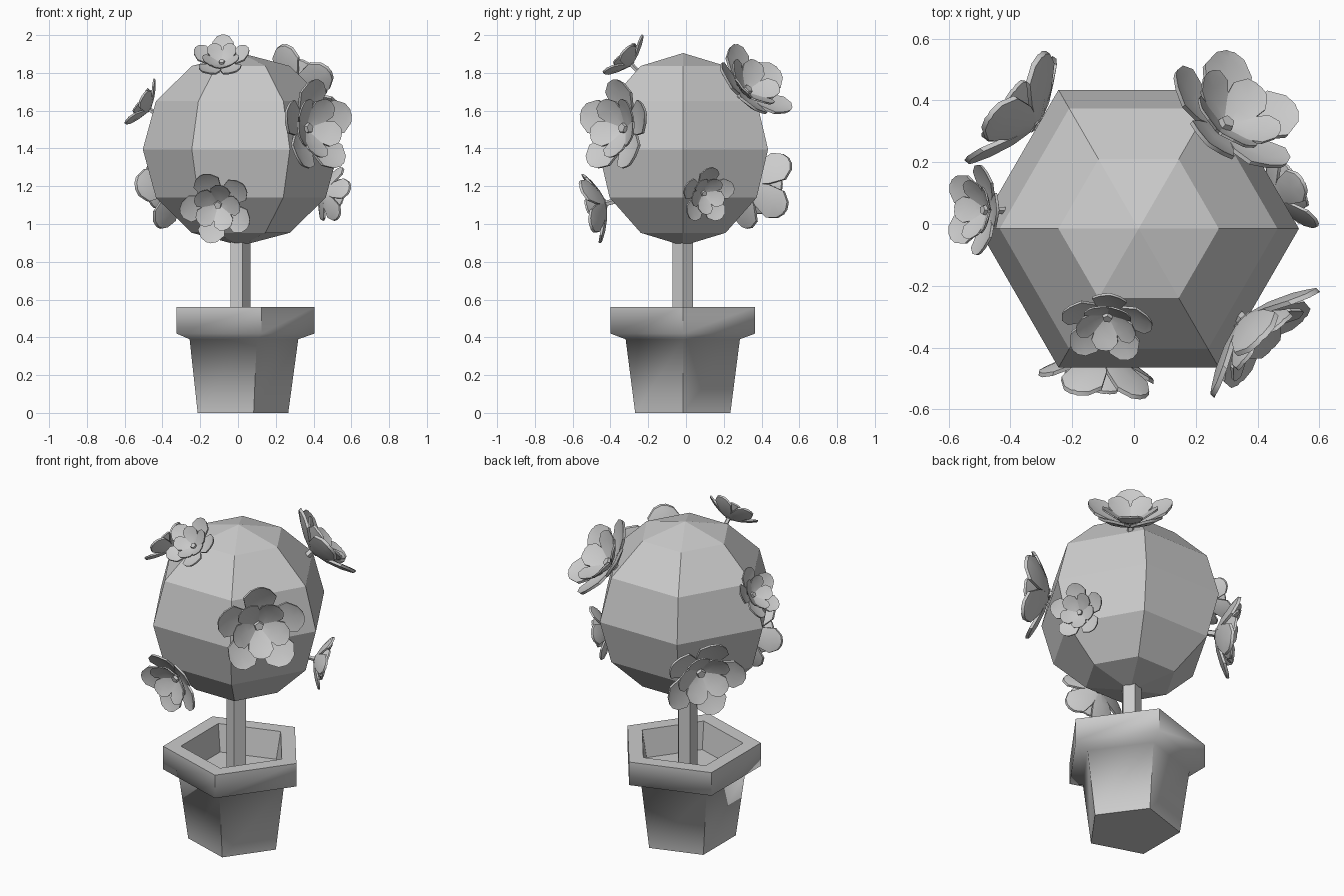
import bpy
import bmesh
import math
from mathutils import Matrix, Vector

default = bpy.data.objects.get("Cube")
if default:
    bpy.data.objects.remove(default, do_unlink=True)

# One plain colour for everything
grey = bpy.data.materials.new("plain_grey")
grey.use_nodes = True
grey.diffuse_color = (0.6, 0.6, 0.6, 1)
grey.node_tree.nodes["Principled BSDF"].inputs["Base Color"].default_value = (0.6, 0.6, 0.6, 1)


def add_object(name, bm, matrix, smooth=0):
    bmesh.ops.recalc_face_normals(bm, faces=bm.faces)
    bm.transform(matrix)
    mesh = bpy.data.meshes.new(name)
    bm.to_mesh(mesh)
    bm.free()
    mesh.materials.append(grey)
    obj = bpy.data.objects.new(name, mesh)
    bpy.context.collection.objects.link(obj)
    if smooth:
        bpy.ops.object.select_all(action="DESELECT")
        obj.select_set(True)
        bpy.context.view_layer.objects.active = obj
        bpy.ops.object.shade_smooth_by_angle(angle=math.radians(smooth))


def lathe(name, profile, sides, centre, smooth=0):
    """Turn a (radius, height) profile into a faceted solid with capped ends."""
    bm = bmesh.new()
    rings = []
    for radius, z in profile:
        angles = [math.tau * i / sides for i in range(sides)]
        rings.append([bm.verts.new((radius * math.cos(a), radius * math.sin(a), z)) for a in angles])
    for low, high in zip(rings, rings[1:]):
        for i in range(sides):
            j = (i + 1) % sides
            bm.faces.new((low[i], low[j], high[j], high[i]))
    bm.faces.new(rings[0][::-1])
    bm.faces.new(rings[-1])
    add_object(name, bm, Matrix.Translation(centre), smooth)


# Pot, with a flared rim and a sunken floor, and the trunk
lathe("pot", [(0.265, 0), (0.318, 0.39), (0.403, 0.42), (0.403, 0.56),
              (0.305, 0.56), (0.275, 0.4)], 5, (0.001, -0.017, 0), 68)
lathe("trunk", [(0.058, 0.38), (0.058, 1.0)], 5, (0.007, -0.017, 0))

# Faceted leaf ball, with corners to the left and right
bm = bmesh.new()
bmesh.ops.create_uvsphere(bm, u_segments=6, v_segments=6, radius=1)
bm.transform(Matrix.Rotation(math.radians(30), 4, "Z"))
add_object("leaf_ball", bm, Matrix.Translation((0.015, -0.015, 1.395))
           @ Matrix.Diagonal((0.519, 0.519, 0.51, 1)))


# Petal rows: distance out, half width, height
OUTER = [(0.08, 0.08, 0.0), (0.42, 0.29, 0.1), (0.74, 0.37, 0.25), (0.93, 0.22, 0.37), (1.0, 0.06, 0.42)]
INNER = [(0.06, 0.07, 0.03), (0.28, 0.23, 0.14), (0.47, 0.28, 0.28), (0.61, 0.17, 0.39), (0.65, 0.05, 0.42)]


def add_petal(bm, rows, angle, thick):
    """A cupped petal slab pointing out at the given angle."""
    turn = Matrix.Rotation(angle, 3, "Z")
    layers = []
    for drop in (0, thick):
        layers.append([[bm.verts.new(turn @ Vector((r, side * w, h + 0.18 * w * abs(side) - drop)))
                        for side in (-1, 0, 1)] for r, w, h in rows])
    top, under = layers
    for grid in layers:
        for a, b in zip(grid, grid[1:]):
            for k in (0, 1):
                bm.faces.new((a[k], a[k + 1], b[k + 1], b[k]))

    # Close the rim between the two layers
    def outline(g):
        return g[0] + [row[2] for row in g[1:]] + [g[-1][1]] + [row[0] for row in g[:0:-1]]
    edge_a, edge_b = outline(top), outline(under)
    for i in range(len(edge_a)):
        j = (i + 1) % len(edge_a)
        bm.faces.new((edge_a[i], edge_a[j], edge_b[j], edge_b[i]))


def flower(name, base, normal, size, spin):
    n = Vector(normal).normalized()
    right = Vector((0, 0, 1)).cross(n).normalized()
    up = n.cross(right)
    frame = Matrix((right, up, n)).transposed().to_4x4()
    place = Matrix.Translation(base) @ frame @ Matrix.Scale(size, 4)

    bm = bmesh.new()
    for i in range(5):
        angle = math.radians(spin + 72 * i)
        add_petal(bm, OUTER, angle, 0.07)
        add_petal(bm, INNER, angle + math.radians(36), 0.05)
    # Bud in the middle and short stem behind
    bmesh.ops.create_cone(bm, cap_ends=True, segments=5, radius1=0.14, radius2=0.1, depth=0.2,
                          matrix=Matrix.Translation((0, 0, 0.03)))
    bmesh.ops.create_cone(bm, cap_ends=True, segments=5, radius1=0.08, radius2=0.08, depth=0.45,
                          matrix=Matrix.Translation((0, 0, -0.22)))
    add_object(name, bm, place, 30)


flower("flower_top", (-0.085, -0.295, 1.85), (-0.08, -0.68, 0.7), 0.152, 90)
flower("flower_front_left", (0.36, -0.32, 1.505), (0.7, -0.7, 0.1), 0.25, 90)
flower("flower_back_left", (0.29, 0.315, 1.7), (0.51, 0.6, 0.62), 0.24, 90)
flower("flower_back_right", (-0.325, 0.33, 1.215), (-0.78, 0.6, -0.15), 0.235, 72)
flower("flower_front_low", (-0.105, -0.435, 1.105), (-0.12, -0.95, -0.26), 0.195, 40)
flower("flower_right", (-0.475, 0.045, 1.61), (-0.83, 0.02, 0.55), 0.15, 90)
flower("flower_left_low", (0.46, 0.09, 1.165), (0.82, 0.45, -0.25), 0.155, 90)
